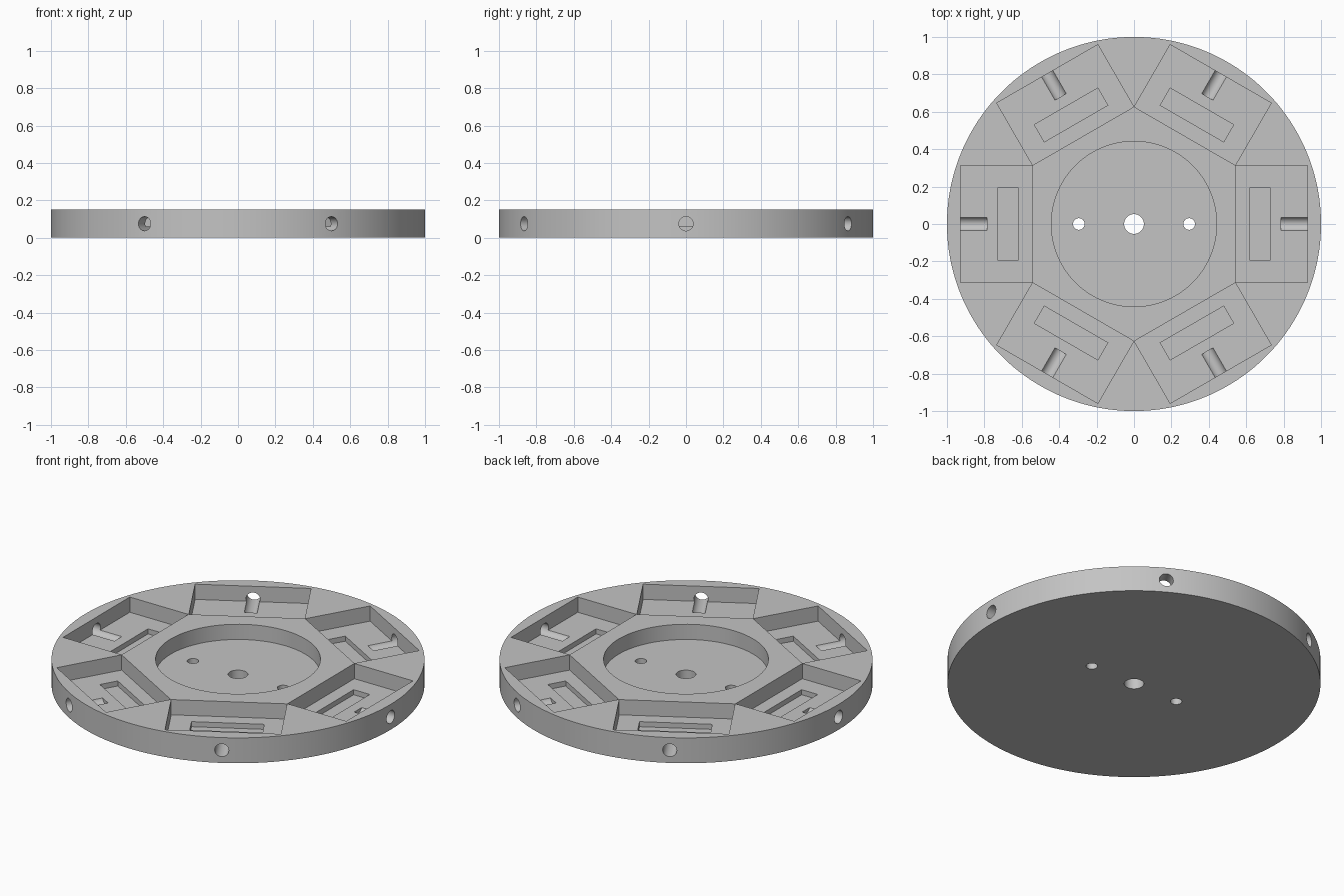
import bpy
from math import cos, sin, pi, radians
from mathutils import Vector

HEIGHT = 0.15
FLOOR = 0.06        # floor of the pockets and the central recess
SLOT_FLOOR = 0.03

cube = bpy.data.objects.get("Cube")
if cube:
    bpy.data.objects.remove(cube, do_unlink=True)

grey = bpy.data.materials.new("plain grey")
grey.use_nodes = True
grey.diffuse_color = (0.55, 0.55, 0.55, 1)
grey.node_tree.nodes["Principled BSDF"].inputs["Base Color"].default_value = grey.diffuse_color


def cylinder(name, radius, z0, z1, x=0, sides=48):
    bpy.ops.mesh.primitive_cylinder_add(vertices=sides, radius=radius, depth=z1 - z0,
                                        location=(x, 0, (z0 + z1) / 2))
    bpy.context.object.name = name
    return bpy.context.object


def box(name, x0, x1, half_width, z0, z1, angle):
    mid = (x0 + x1) / 2
    bpy.ops.mesh.primitive_cube_add(size=1, rotation=(0, 0, angle),
                                    location=(mid * cos(angle), mid * sin(angle), (z0 + z1) / 2))
    ob = bpy.context.object
    ob.name = name
    ob.scale = (x1 - x0, 2 * half_width, z1 - z0)
    return ob


def radial_bore(name, radius, r0, r1, z, angle):
    direction = Vector((cos(angle), sin(angle), 0))
    bpy.ops.mesh.primitive_cylinder_add(vertices=32, radius=radius, depth=r1 - r0,
                                        location=direction * (r0 + r1) / 2 + Vector((0, 0, z)),
                                        rotation=(0, pi / 2, angle))
    bpy.context.object.name = name
    return bpy.context.object


def cut(target, cutter):
    """Subtract the cutter from the target, then discard it."""
    cutter.hide_render = True
    mod = target.modifiers.new("cut", 'BOOLEAN')
    mod.operation = 'DIFFERENCE'
    mod.solver = 'EXACT'
    mod.object = cutter
    bpy.ops.object.select_all(action='DESELECT')
    target.select_set(True)
    bpy.context.view_layer.objects.active = target
    bpy.ops.object.modifier_apply(modifier=mod.name)
    bpy.data.objects.remove(cutter, do_unlink=True)


# Round plate
disc = cylinder("carrier_disc", 1.0, 0, HEIGHT, sides=180)
disc.data.materials.append(grey)

# Central recess with a shaft hole and two screw holes
cut(disc, cylinder("recess_cutter", 0.442, FLOOR, 0.3, sides=96))
for x, radius in ((0, 0.053), (-0.295, 0.031), (0.295, 0.031)):
    cut(disc, cylinder("hole_cutter", radius, -0.1, 0.3, x))

# Six pockets, each with a slot in its floor and a bore from the rim
for i in range(6):
    a = radians(60 * i)
    cut(disc, box("pocket_cutter", 0.543, 0.927, 0.312, FLOOR, 0.3, a))
    cut(disc, box("slot_cutter", 0.62, 0.726, 0.196, SLOT_FLOOR, 0.3, a))
    cut(disc, radial_bore("bore_cutter", 0.038, 0.785, 1.1, HEIGHT / 2, a))

bpy.ops.object.select_all(action='DESELECT')
disc.select_set(True)
bpy.context.view_layer.objects.active = disc
bpy.ops.object.shade_smooth_by_angle(angle=radians(30))
